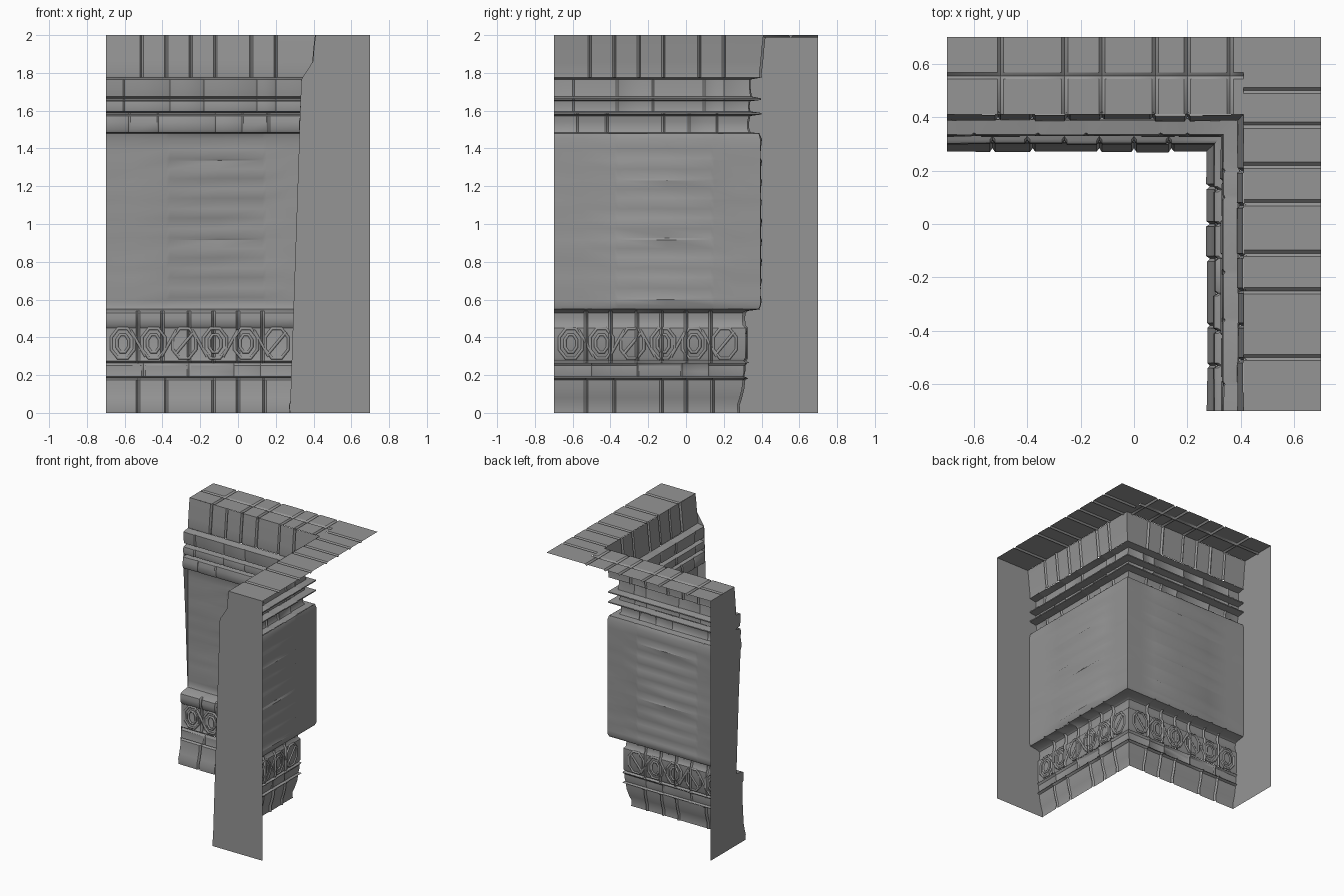
import bpy, bmesh, math, random

random.seed(4)
cube = bpy.data.objects.get("Cube")
if cube:
    bpy.data.objects.remove(cube)

stone = bpy.data.materials.new("grey_stone")
stone.use_nodes = True
COLOUR = (0.3, 0.3, 0.3, 1)
stone.diffuse_color = COLOUR
stone.node_tree.nodes["Principled BSDF"].inputs["Base Color"].default_value = COLOUR

END, OUT, TOP = -0.7, 0.7, 2.0
RIM = 0.41
made = []


def finish(bm, name):
    bmesh.ops.remove_doubles(bm, verts=bm.verts, dist=0.0005)
    mesh = bpy.data.meshes.new(name)
    bm.to_mesh(mesh)
    bm.free()
    mesh.materials.append(stone)
    obj = bpy.data.objects.new(name, mesh)
    bpy.context.collection.objects.link(obj)
    made.append(obj)
    return obj


def add_grid(bm, rows, flip=False):
    """Skin a rectangular array of points with quads."""
    vs = [[bm.verts.new(p) for p in row] for row in rows]
    for a, b in zip(vs, vs[1:]):
        for i in range(len(a) - 1):
            quad = [a[i], a[i + 1], b[i + 1], b[i]]
            bm.faces.new(quad[::-1] if flip else quad)


def swap(rows):
    return [[(y, x, z) for x, y, z in row] for row in rows]


def columns(joints, depth, jitter):
    """Positions along a leg with an offset: worn blocks and sunk joints."""
    cols = [(END, 0)]
    wear = random.uniform(-jitter, jitter)
    for j in joints:
        cols += [(j - 0.01, wear), (j, depth)]
        wear = random.uniform(-jitter, jitter)
        cols.append((j + 0.01, wear))
    return cols


def band(name, profile, joints, depth=0.012, jitter=0.004):
    """Sweep a profile along both legs to a mitred inner corner."""
    bm = bmesh.new()
    for leg in range(2):
        cols = columns(joints, depth, jitter)
        rows = [[(u, p + d, z) for u, d in cols] + [(p, p, z)] for p, z in profile]
        add_grid(bm, swap(rows) if leg else rows, bool(leg))
    return finish(bm, name)


# Profiles as (distance, height), from the floor up
base = [(.275, 0), (.272, .04), (.285, .08), (.297, .13), (.302, .175), (.32, .185)]
plinth = [(.32, .185), (.302, .192), (.308, .22), (.308, .25), (.32, .265)]
frieze = [(.32, .265), (.306, .275), (.314, .29), (.314, .45), (.302, .465),
          (.298, .5), (.302, .53), (.315, .54), (.388, .55)]
lower_cornice = [(.385, 1.48), (.335, 1.485), (.327, 1.5), (.326, 1.54), (.333, 1.572),
                 (.392, 1.58), (.392, 1.588), (.335, 1.596)]
upper_cornice = [(.335, 1.596), (.33, 1.62), (.335, 1.65), (.392, 1.657), (.392, 1.665),
                 (.342, 1.675), (.34, 1.69), (.336, 1.72), (.335, 1.765), (.39, 1.775)]
parapet = [(.39, 1.775), (.388, 1.79), (.396, 1.86), (.403, 1.94), (RIM, TOP)]

band("base_course", base, [-.53, -.38, -.13, 0, .14])
band("plinth_moulding", plinth, [-.5, -.26, -.02, .12], 0.006, 0.002)
band("frieze", frieze, [-.53, -.4, -.26, -.13, 0, .13], 0.014, 0.003)
band("lower_cornice", lower_cornice, [-.58, -.42, -.12, .02, .16], 0.008, 0.004)
band("upper_cornice", upper_cornice, [-.6, -.36, -.18, .1, .2], 0.006, 0.002)
band("parapet", parapet, [-.51, -.38, -.25, -.12, .07, .2], 0.012, 0.004)

# Wall: shallow worn courses in a central panel
bm = bmesh.new()
bottom, top, courses = 0.55, 1.48, 8
us = [END, -.55, -.38, -.36, -.1, .13, .15, .27]
heights = [bottom, bottom + 0.02]
for c in range(courses):
    z = 0.6 + c * 0.105
    heights += [z, z + 0.012, z + 0.06]
heights += [1.45, top]
for leg in range(2):
    rows = []
    for i, z in enumerate(heights):
        edge = 0.008 if z in (bottom, top) else 0
        row = []
        for u in us:
            in_panel = -.37 < u < .14 and not edge
            sunk = (0.007 if i % 3 == 2 else 0.001) if in_panel else 0
            wear = 0 if u == END else random.uniform(-0.002, 0.002)
            row.append((u, 0.394 - edge + sunk + wear, z))
        row.append((0.394 - edge, 0.394 - edge, z))
        rows.append(row)
    add_grid(bm, swap(rows) if leg else rows, bool(leg))
finish(bm, "wall")


# Top paving: slabs with sunk joints
def paving(name, x0, x1, xj, y0, y1, yj):
    def stops(a, b, joints):
        out = [(a, 0)]
        for j in joints:
            out += [(j - 0.012, 0), (j, 1), (j + 0.012, 0)]
        return out + [(b, 0)]
    bm = bmesh.new()
    rows = [[(x, y, TOP - 0.012 * max(a, b)) for x, a in stops(x0, x1, xj)]
            for y, b in stops(y0, y1, yj)]
    add_grid(bm, rows)
    finish(bm, name)


paving("back_leg_paving", END, RIM, [-.5, -.26, -.12, .08, .2, .36], RIM, OUT, [.555])
paving("side_leg_paving", RIM, OUT, [], END, OUT, [-.5, -.25, -.11, .08, .22, .37, .5])

# Flat end caps following the full profile
outline = base + plinth + frieze + [(.386, .55), (.394, .57), (.394, 1.45), (.386, 1.48)]
outline += lower_cornice + upper_cornice + parapet + [(OUT, TOP), (OUT, 0)]
for name, leg in (("side_leg_end", False), ("back_leg_end", True)):
    bm = bmesh.new()
    pts = [(p, END, z) for p, z in outline]
    if leg:
        pts = swap([pts])[0]
    else:
        pts = pts[::-1]
    # drop repeated profile points
    clean = [p for i, p in enumerate(pts) if p != pts[i - 1]]
    bm.faces.new([bm.verts.new(p) for p in clean])
    bmesh.ops.triangulate(bm, faces=bm.faces)
    finish(bm, name)

# Carved strapwork on the frieze: nested octagons and diagonal links
carving = bpy.data.curves.new("frieze_carving", "CURVE")
carving.dimensions = "3D"
carving.bevel_depth = 0.009
carving.bevel_resolution = 1
carving.use_fill_caps = True
carving.materials.append(stone)
FACE, MID, PITCH = 0.313, 0.368, 0.163


def strap(points, closed, leg):
    spline = carving.splines.new("POLY")
    spline.points.add(len(points) - 1)
    spline.use_cyclic_u = closed
    for pt, (u, z) in zip(spline.points, points):
        pt.co = (FACE, u, z, 1) if leg else (u, FACE, z, 1)


def octagon(u, rx, rz):
    angles = [math.pi / 8 + k * math.pi / 4 for k in range(8)]
    return [(u + rx * math.cos(a), MID + rz * math.sin(a)) for a in angles]


for leg in (False, True):
    for n in range(6):
        u = -0.61 + n * PITCH
        strap(octagon(u, 0.066, 0.085), True, leg)
        if n % 3 != 2:
            strap(octagon(u, 0.034, 0.05), True, leg)
        else:
            strap([(u - .05, MID - .06), (u + .05, MID + .06)], False, leg)
        if n < 5:
            s = 1 if n % 2 else -1
            v = u + PITCH / 2
            strap([(v - .04, MID - .07 * s), (v, MID), (v + .04, MID + .07 * s)], False, leg)
carving_obj = bpy.data.objects.new("frieze_carving", carving)
bpy.context.collection.objects.link(carving_obj)

# Smooth worn stone, crisp arrises
bpy.ops.object.select_all(action="DESELECT")
for obj in made:
    obj.select_set(True)
bpy.context.view_layer.objects.active = made[0]
bpy.ops.object.shade_smooth_by_angle(angle=math.radians(35))
